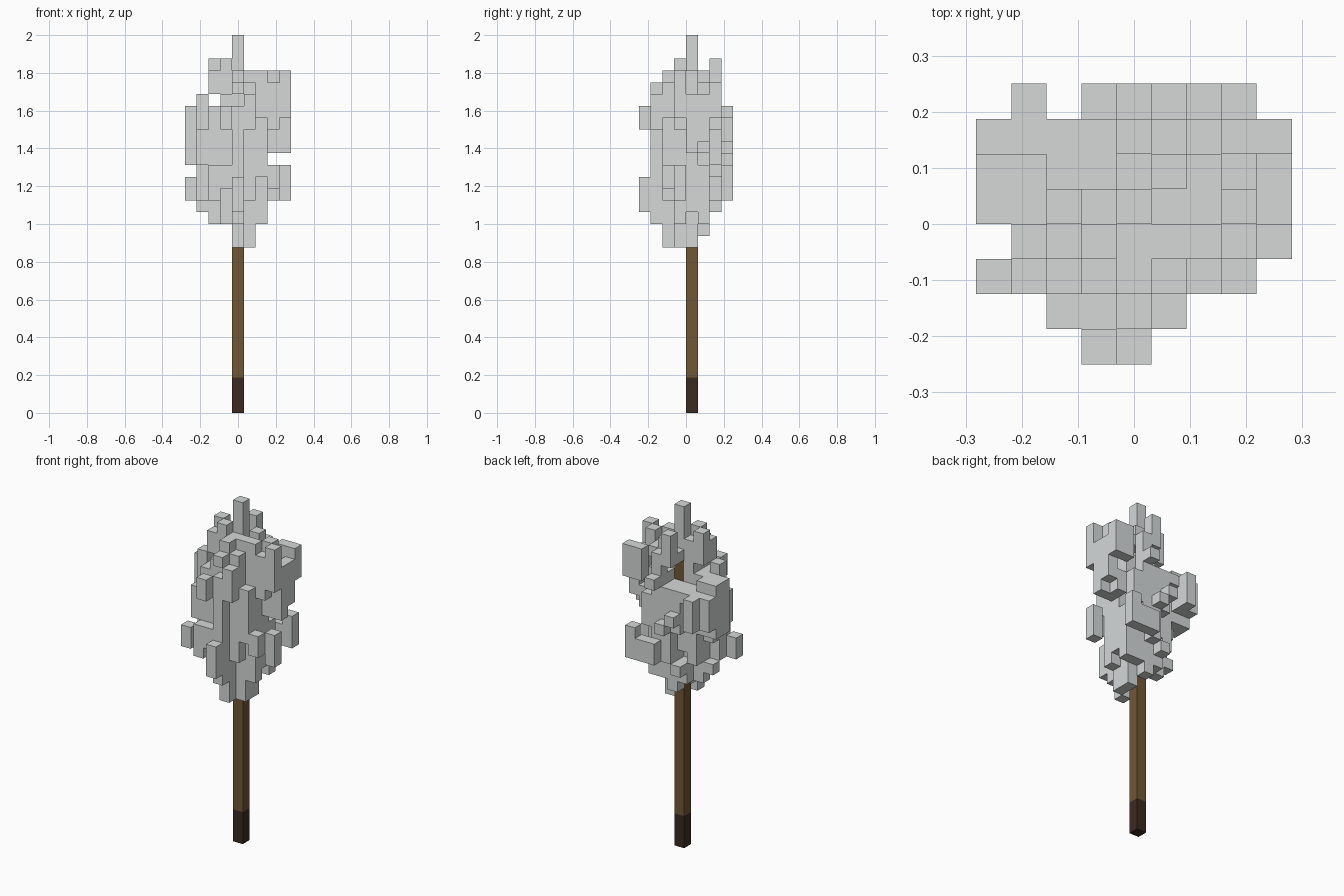
import bpy, bmesh, random
from mathutils import Vector

UNIT = 1 / 16          # edge of one block
rng = random.Random(4)

old = bpy.data.objects.get("Cube")
if old:
    bpy.data.objects.remove(old, do_unlink=True)


def material(name, rgb):
    mat = bpy.data.materials.new(name)
    mat.use_nodes = True
    colour = (*rgb, 1)
    mat.diffuse_color = colour
    mat.node_tree.nodes["Principled BSDF"].inputs["Base Color"].default_value = colour
    return mat


def blocks_object(name, cells, mat):
    """One mesh made of the exposed faces of unit blocks."""
    bm = bmesh.new()
    corners = {}

    def corner(point):
        key = tuple(point)
        if key not in corners:
            corners[key] = bm.verts.new(Vector(point) * UNIT)
        return corners[key]

    for cell in cells:
        centre = Vector((cell[0], cell[1] + .5, cell[2] + .5))
        for axis in range(3):
            for sign in (-1, 1):
                beside = list(cell)
                beside[axis] += sign
                if tuple(beside) in cells:
                    continue
                n, a, b = Vector(), Vector(), Vector()
                n[axis] = sign / 2
                a[(axis + 1) % 3] = sign / 2
                b[(axis + 2) % 3] = .5
                ring = (n - a - b, n + a - b, n + a + b, n - a + b)
                bm.faces.new([corner(centre + p) for p in ring])
    mesh = bpy.data.meshes.new(name)
    bm.to_mesh(mesh)
    bm.free()
    mesh.materials.append(mat)
    obj = bpy.data.objects.new(name, mesh)
    bpy.context.collection.objects.link(obj)
    return obj


def box(i, j, k):
    return {(x, y, z) for x in range(i[0], i[1] + 1)
            for y in range(j[0], j[1] + 1) for z in range(k[0], k[1] + 1)}


# Outline of the crown: height span of each column, seen along y and along x
front_spans = dict(zip(range(-4, 5), [(18, 25), (17, 26), (16, 29), (16, 29), (14, 31),
                                      (14, 28), (16, 28), (18, 28), (18, 28)]))
side_spans = dict(zip(range(-4, 4), [(17, 25), (16, 27), (14, 28), (14, 29),
                                     (14, 31), (15, 28), (17, 29), (18, 25)]))
plan_spans = dict(zip(range(-4, 4), [(-1, 0), (-2, 1), (-4, 3), (-3, 4),
                                     (-4, 4), (-4, 4), (-4, 4), (-3, 3)]))
notches = {(-4, 20), (-2, 26), (3, 21), (4, 21)}


def in_front(x, z):
    low, high = front_spans[x]
    return low <= z <= high and (x, z) not in notches


def in_side(y, z):
    low, high = side_spans[y]
    return low <= z <= high and not (y == -4 and 19 < z < 24)


def in_plan(x, y):
    low, high = plan_spans[y]
    return low <= x <= high and (x, y) != (-2, 3)


def hollow(x, y, z):
    """Open pocket behind the upper trunk, and the leaning upper back."""
    pocket = -3 < x < 0 < y and z > 24 or x == 0 < y and z in (25, 26)
    return pocket or z > 25 and y + .5 - .85 * x > 2.6


def shoulder_gap(x, y, z):
    """Space in front of the right shoulder, and the dip along its outer side."""
    dip = x == 4 and (y in (0, 1) and z > 26 or y == 2 and z > 27)
    return dip or x > 1 and y < -1 and z > 24 or (x, y, z) == (3, -1, 28)


def tip(z, x, y):
    """Above the shoulders only the spikes remain."""
    return z < 29 or (x, y) in {(0, 0), (-2, 0), (-1, -1), (0, 2)} and (z < 30 or x == y)


hull = {c for c in box((-4, 4), (-4, 3), (14, 31))
        if in_front(c[0], c[2]) and in_side(c[1], c[2]) and in_plan(c[0], c[1])
        and not hollow(*c) and not shoulder_gap(*c) and tip(c[2], c[0], c[1])}


def reach(c):
    return (((c[0] - .1) / 3.3) ** 2 + ((c[1] + .5) / 3) ** 2 + ((c[2] - 21.8) / 7.4) ** 2) ** .5


# Core of the crown, with a ragged skin of upright blocks
rough = {}
crown = set()
for c in sorted(hull):
    key = (c[0], c[1], c[2] // 3)
    rough.setdefault(key, rng.uniform(.73, 1.2))
    if reach(c) < rough[key]:
        crown.add(c)

# Larger clumps and spikes
clumps = [
    ((0, 0), (0, 0), (28, 31)), ((-2, -2), (0, 0), (27, 29)),
    ((-1, -1), (-1, -1), (26, 29)), ((0, 0), (2, 2), (27, 29)),
    ((4, 4), (0, 1), (23, 26)), ((2, 4), (-1, -1), (25, 28)),
    ((3, 4), (2, 2), (25, 27)), ((4, 4), (-1, -1), (18, 20)),
    ((1, 3), (3, 3), (18, 19)), ((3, 3), (3, 3), (20, 20)),
    ((-4, -4), (-2, -2), (18, 19)),
    ((-4, -3), (0, 1), (21, 25)), ((-4, -3), (2, 2), (22, 24)),
    ((-3, -3), (-1, 0), (21, 26)), ((-1, -1), (-4, -4), (24, 25)),
    ((0, 0), (-4, -4), (17, 19)), ((0, 0), (-2, -2), (14, 16)),
    ((1, 1), (-1, -1), (14, 16)), ((-3, -3), (3, 3), (22, 24)),
]
for clump in clumps:
    crown |= box(*clump) & hull

# Fill every bare spot of the outline with the block nearest the core
for axis in (1, 0, 2):
    def shadow(c):
        return c[:axis] + c[axis + 1:]
    covered = {shadow(c) for c in crown}
    for c in sorted(hull, key=reach):
        if shadow(c) not in covered:
            covered.add(shadow(c))
            crown.add(c)

# Trunk runs up inside the crown
trunk = box((0, 0), (0, 0), (3, 27))
base = box((0, 0), (0, 0), (0, 2))
crown -= trunk

blocks_object("foliage", crown, material("pale grey", (.66, .69, .685)))
blocks_object("trunk", trunk, material("brown bark", (.165, .095, .034)))
blocks_object("trunk_base", base, material("dark bark", (.042, .024, .015)))
